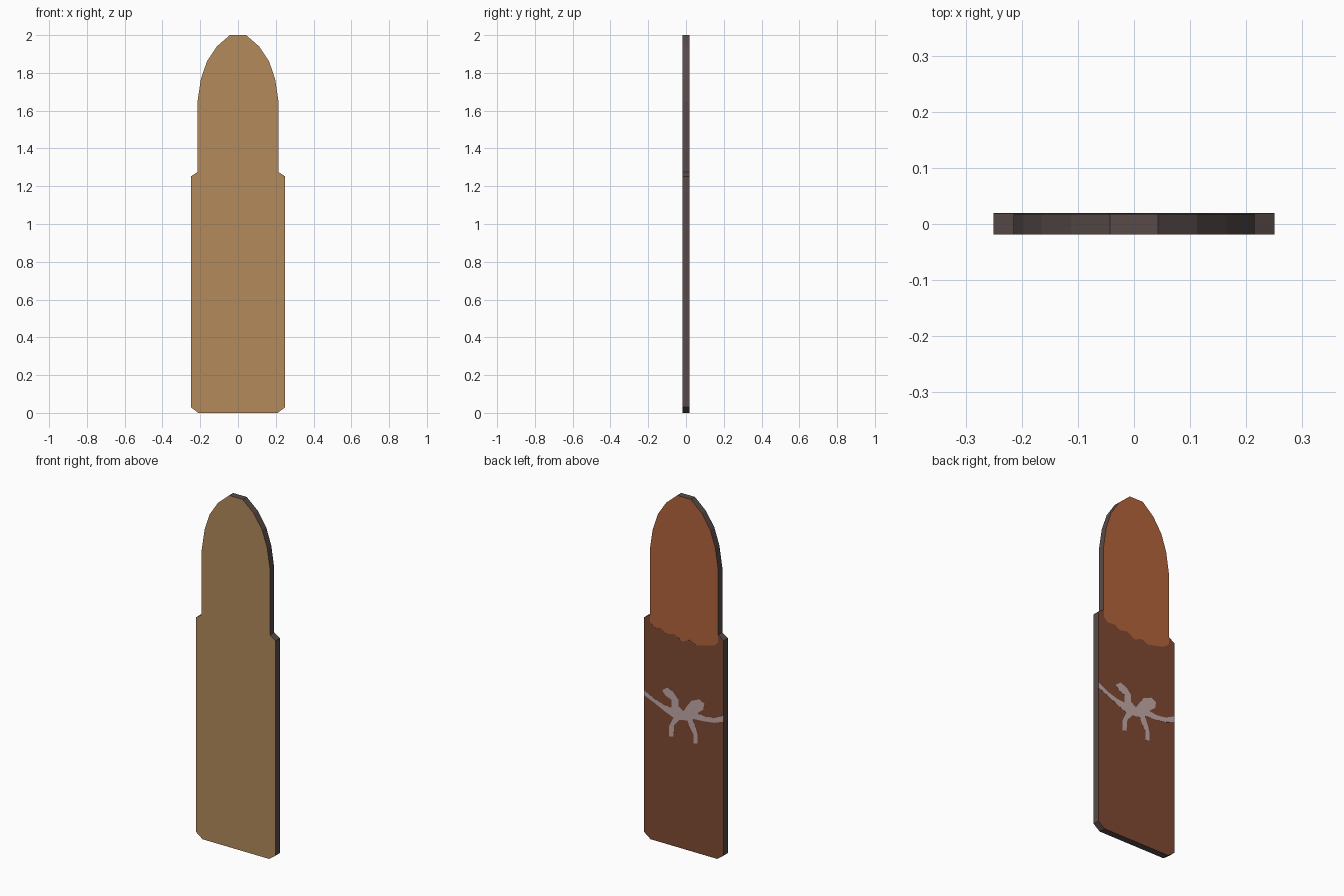
import bpy, bmesh

def material(name, r, g, b):
    def lin(c):
        c /= 255
        return c / 12.92 if c <= 0.04045 else ((c + 0.055) / 1.055) ** 2.4
    m = bpy.data.materials.new(name)
    m.diffuse_color = (lin(r), lin(g), lin(b), 1)
    return m

tan = material("tan", 180, 139, 91)
orange = material("orange_brown", 180, 100, 60)
brown = material("dark_brown", 128, 73, 52)
grey = material("pinkish_grey", 196, 169, 168)
edge = material("edge_brown", 88, 75, 72)

def slab(name, outline, y0, y1, front, back, side):
    """Extrude an (x, z) outline along y, coloured by face direction."""
    bm = bmesh.new()
    face = bm.faces.new([bm.verts.new((x, y0, z)) for x, z in outline])
    ext = bmesh.ops.extrude_face_region(bm, geom=[face])
    bmesh.ops.translate(bm, vec=(0, y1 - y0, 0),
                        verts=[v for v in ext["geom"] if isinstance(v, bmesh.types.BMVert)])
    bmesh.ops.recalc_face_normals(bm, faces=bm.faces)
    for f in bm.faces:
        f.normal_update()
        f.material_index = 0 if f.normal.y < -0.5 else 1 if f.normal.y > 0.5 else 2
    me = bpy.data.meshes.new(name)
    for m in (front, back, side):
        me.materials.append(m)
    bm.to_mesh(me)
    bm.free()
    ob = bpy.data.objects.new(name, me)
    bpy.context.collection.objects.link(ob)
    return ob

def mirrored(right):
    return right + [(-x, z) for x, z in reversed(right)]

# Main board: wide lower part with shoulders and a rounded top
lower = [(0.21, 0), (0.25, 0.03), (0.25, 1.252), (0.215, 1.275)]
upper = [(0.215, 1.645), (0.197, 1.765), (0.165, 1.86), (0.112, 1.94), (0.043, 2.0)]
slab("board", mirrored(lower + upper), -0.019, 0.018, tan, orange, edge)

# Dark lower back, with an uneven upper border
border = [(0.187, 1.21), (0.142, 1.216), (0.111, 1.195), (0.06, 1.206), (0.01, 1.177),
          (-0.035, 1.198), (-0.079, 1.18), (-0.149, 1.197), (-0.193, 1.21)]
left = [(-x, z) for x, z in reversed(lower)]
slab("lower_back", lower + [(0.215, 1.235)] + border + [(-0.215, 1.235)] + left,
     0.018, 0.0187, brown, brown, edge)

# Ribbon bow painted across the back
bow = [(0.25, 0.838), (0.187, 0.806), (0.123, 0.787), (0.079, 0.784), (0.079, 0.829),
       (0.117, 0.843), (0.136, 0.868), (0.104, 0.891), (0.066, 0.877), (0.035, 0.844),
       (0.035, 0.805), (0.003, 0.783), (-0.022, 0.822), (-0.047, 0.856), (-0.098, 0.878),
       (-0.13, 0.862), (-0.123, 0.827), (-0.085, 0.796), (-0.13, 0.789), (-0.193, 0.797),
       (-0.25, 0.826), (-0.25, 0.792), (-0.193, 0.77), (-0.13, 0.761), (-0.054, 0.756),
       (-0.073, 0.714), (-0.085, 0.674), (-0.085, 0.623), (-0.06, 0.617), (-0.06, 0.668),
       (-0.035, 0.708), (-0.022, 0.738), (0.028, 0.727), (0.06, 0.69), (0.066, 0.623),
       (0.092, 0.617), (0.092, 0.674), (0.066, 0.73), (0.123, 0.753), (0.187, 0.783),
       (0.25, 0.809)]
slab("ribbon_bow", bow, 0.0187, 0.0193, grey, grey, grey)
